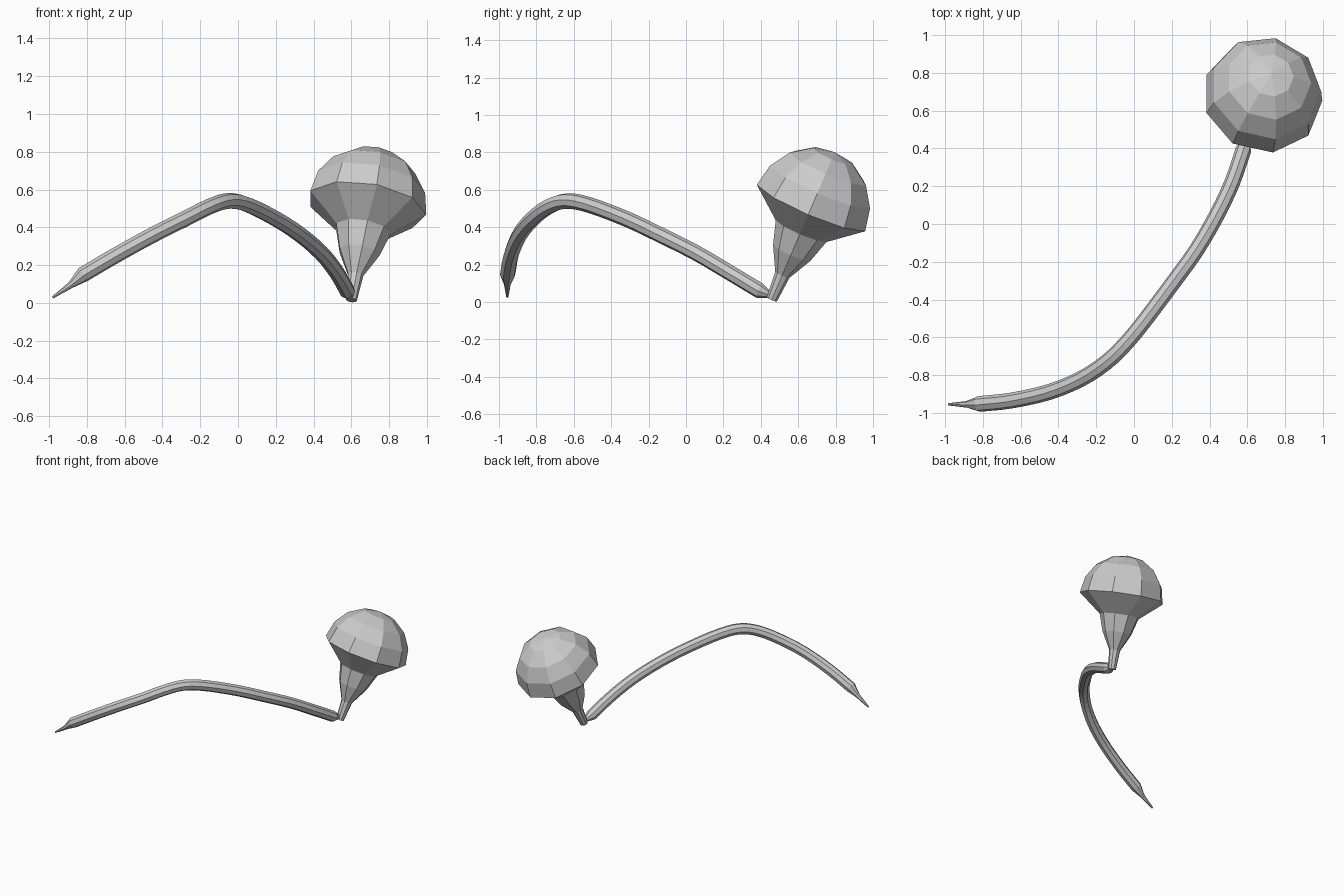
import bpy, bmesh, math
from mathutils import Vector

if "Cube" in bpy.data.objects:
    bpy.data.objects.remove(bpy.data.objects["Cube"])


def loft(name, points, radii, sides, start):
    """Sweep a polygon along a path; rings keep a steady roll."""
    pts = [Vector(p) for p in points]
    bm = bmesh.new()
    rings, ref = [], Vector(start)
    for i, (p, r) in enumerate(zip(pts, radii)):
        t = (pts[min(i + 1, len(pts) - 1)] - pts[max(i - 1, 0)]).normalized()
        ref = (ref - t * ref.dot(t)).normalized()
        side = t.cross(ref)
        rings.append([bm.verts.new(p + r * (math.cos(a) * ref + math.sin(a) * side))
                      for a in (2 * math.pi * k / sides for k in range(sides))])
    for a, b in zip(rings, rings[1:]):
        for k in range(sides):
            n = (k + 1) % sides
            bm.faces.new((a[k], a[n], b[n], b[k]))
    bm.faces.new(rings[0][::-1])
    bm.faces.new(rings[-1])
    bmesh.ops.remove_doubles(bm, verts=bm.verts, dist=0.0005)
    bmesh.ops.recalc_face_normals(bm, faces=bm.faces)
    mesh = bpy.data.meshes.new(name)
    bm.to_mesh(mesh)
    bm.free()
    obj = bpy.data.objects.new(name, mesh)
    bpy.context.collection.objects.link(obj)
    return obj


def smooth_path(pts, steps):
    """Catmull-Rom interpolation through the points."""
    v = [Vector(p) for p in pts]
    v = [2 * v[0] - v[1]] + v + [2 * v[-1] - v[-2]]
    out = []
    for a, b, c, d in zip(v, v[1:], v[2:], v[3:]):
        for s in range(steps):
            t = s / steps
            out.append(0.5 * (2 * b + (c - a) * t + (2 * a - 5 * b + 4 * c - d) * t ** 2
                              + (3 * b - a - 3 * c + d) * t ** 3))
    return out + [v[-2]]


# Bulb: tilted nine-sided bell with a domed top, profile as (height, radius)
base = Vector((0.60, 0.459, 0.015))
axis = Vector((0.148, 0.39, 0.909)).normalized()
R = 0.32
profile = [(0, 0.03), (0.145, 0.042), (0.275, 0.11), (0.405, 0.15)]
profile += [(0.545 + R * math.sin(a), R * math.cos(a))
            for a in (math.radians(22.5 * k) for k in range(4))]
profile.append((0.545 + R, 0.0001))
loft("bulb", [base + axis * h for h, r in profile], [r for h, r in profile], 9, (1, 0, 0))

# Stem: arched rod, stubby at the bulb and drawn to a point at the far end
arch = smooth_path([(0.58, 0.395, 0.06), (0.52, 0.22, 0.165), (0.44, 0.05, 0.265),
                    (0.33, -0.14, 0.36), (0.20, -0.32, 0.445), (0.05, -0.52, 0.52),
                    (-0.05, -0.64, 0.54), (-0.15, -0.735, 0.51), (-0.28, -0.82, 0.445),
                    (-0.45, -0.89, 0.36), (-0.65, -0.935, 0.25), (-0.82, -0.953, 0.15)], 3)
path = [(0.595, 0.445, 0.04)] + arch + [(-0.885, -0.955, 0.095), (-0.982, -0.955, 0.028)]
radii = [0.018] + [0.042] * len(arch) + [0.018, 0.006]
loft("stem", path, radii, 8, (0, 0, 1))
